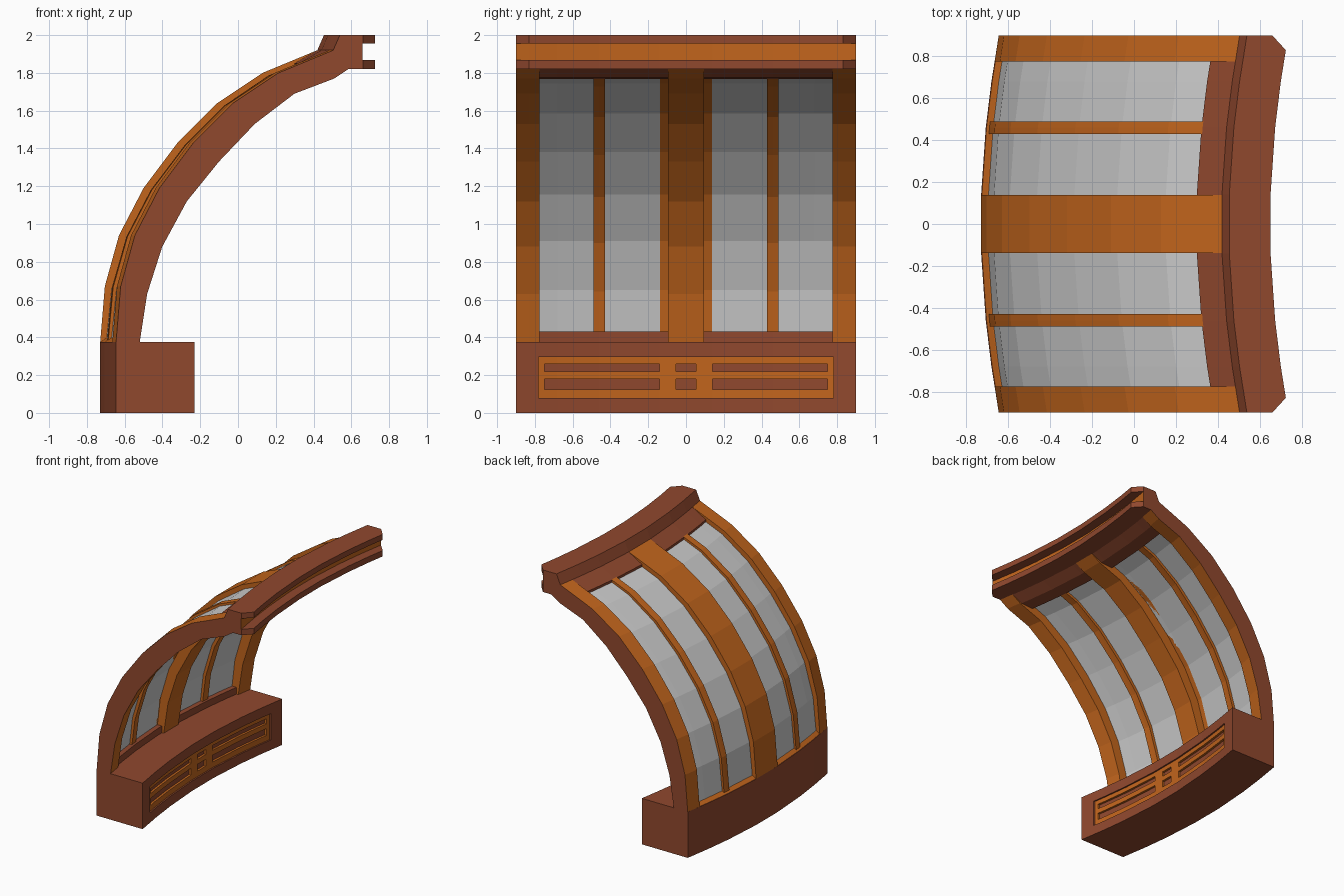
import bpy, bmesh

if "Cube" in bpy.data.objects:
    bpy.data.objects.remove(bpy.data.objects["Cube"])

BROWN, ORANGE = 0, 1


def material(name, color):
    m = bpy.data.materials.new(name)
    m.diffuse_color = (*color, 1)
    m.use_nodes = True
    m.node_tree.nodes["Principled BSDF"].inputs["Base Color"].default_value = m.diffuse_color
    return m


MATS = [material("brown_paint", (0.28, 0.065, 0.027)),
        material("orange_paint", (0.54, 0.13, 0.012))]

# plan curve: x shift along y, in straight segments
BEND = [(0, 0), (0.14, 0), (0.46, 0.022), (0.68, 0.049), (0.83, 0.073), (0.9, 0.084)]


def shift(y):
    y = abs(y)
    for (a, sa), (b, sb) in zip(BEND, BEND[1:]):
        if y <= b + 1e-6:
            return sa + (sb - sa) * (y - a) / (b - a)
    return BEND[-1][1]


def stops(y0, y1):
    inner = {s * y for y, _ in BEND[1:] for s in (-1, 1)}
    return [y0] + sorted(y for y in inner if y0 + 1e-4 < y < y1 - 1e-4) + [y1]


def finish(name, bm, painted=True):
    bmesh.ops.recalc_face_normals(bm, faces=bm.faces)
    me = bpy.data.meshes.new(name)
    bm.to_mesh(me)
    bm.free()
    if painted:
        for m in MATS:
            me.materials.append(m)
    ob = bpy.data.objects.new(name, me)
    bpy.context.collection.objects.link(ob)
    return ob


def sweep(name, profile, y0, y1, mat=BROWN, caps=None, edges=None, painted=True):
    """Sweep an (x, z) profile along the curved plan from y0 to y1."""
    caps, edges = caps or (mat, mat), edges or {}
    bm = bmesh.new()
    rings = [[bm.verts.new((x + shift(y), y, z)) for x, z in profile] for y in stops(y0, y1)]
    n = len(profile)
    for r, s in zip(rings, rings[1:]):
        for i in range(n):
            j = (i + 1) % n
            bm.faces.new((r[i], r[j], s[j], s[i])).material_index = edges.get(i, mat)
    bm.faces.new(rings[0]).material_index = caps[0]
    bm.faces.new(rings[-1]).material_index = caps[1]
    return finish(name, bm, painted)


def rect(x0, x1, z0, z1):
    return [(x0, z0), (x1, z0), (x1, z1), (x0, z1)]


def cut(ob, cutter):
    mod = ob.modifiers.new("cut", 'BOOLEAN')
    mod.operation, mod.solver, mod.object = 'DIFFERENCE', 'EXACT', cutter
    cutter.hide_render = True
    bpy.context.view_layer.objects.active = ob
    bpy.ops.object.modifier_apply(modifier=mod.name)
    bpy.data.objects.remove(cutter)


# arch curves at mid-length: outer skin and inner skin
OUTER = [(-.73, .37), (-.705, .67), (-.63, .94), (-.50, 1.19),
         (-.32, 1.43), (-.11, 1.64), (.13, 1.80), (.42, 1.92)]
INNER = [(-.605, .37), (-.565, .63), (-.485, .88), (-.355, 1.12),
         (-.185, 1.33), (.005, 1.53), (.215, 1.69), (.425, 1.77)]


def shell(t0, t1, tip=()):
    """Arch profile between two depths: 0 is the outer skin, 1 the inner."""
    def layer(t):
        return [(a + (c - a) * t, b + (d - b) * t) for (a, b), (c, d) in zip(OUTER, INNER)]
    return layer(t0) + list(tip) + layer(t1)[::-1]


TIP = [(.50, 1.92), (.50, 1.82)]

# base bench with recessed grille
base = sweep("base", rect(-.73, -.315, 0, .375), -.9, .9)
cut(base, sweep("pocket", rect(-.345, -.25, .08, .295), -.78, .78))
grille = sweep("grille", rect(-.35, -.327, .08, .295), -.78, .78, ORANGE)
for z0, z1 in ((.125, .18), (.22, .26)):
    for y0, y1 in ((-.75, -.14), (-.052, .052), (.14, .75)):
        cut(grille, sweep("slot", rect(-.40, -.28, z0, z1), y0, y1, ORANGE))

# ribs: wide at the ends, stepped in the middle, narrow between
sweep("end_rib_front", shell(0, 1, TIP), -.9, -.775, ORANGE, (BROWN, ORANGE))
sweep("end_rib_back", shell(0, 1, TIP), .775, .9, ORANGE, (ORANGE, BROWN))
sweep("center_rib_outer", shell(0, .5), -.138, .138, ORANGE)
sweep("center_rib_inner", shell(.45, 1, TIP), -.095, .095, ORANGE)
for side, y in (("front", -.46), ("back", .46)):
    sweep("narrow_rib_" + side, shell(.13, .66), y - .03, y + .03, ORANGE)

# grey wall panels between ribs
EDGES = [(-.775, -.49), (-.43, -.095), (.095, .43), (.49, .775)]
for i, (y0, y1) in enumerate(EDGES):
    sweep(f"panel_{i + 1}", shell(.26, .5), y0, y1, painted=False)

# sills at the panel foot
sweep("outer_sill", [(-.73, .372), (-.68, .372), (-.68, .40), (-.70, .395)], -.78, .78, ORANGE)
sweep("inner_curb", rect(-.675, -.62, .37, .43), -.78, .78)

# top beam with orange channel
sweep("top_beam", [(.42, 1.92), (.455, 2), (.575, 2), (.575, 1.82), (.497, 1.82),
                   (.41, 1.775), (.30, 1.768), (.30, 1.85)], -.9, .9, edges={2: ORANGE})


def flange(name, z0, z1):
    """Flat lip along the beam with clipped end corners."""
    ys = stops(-.9, .9)
    plan = [(.57 + shift(y), y) for y in ys]
    plan += [((.652 if abs(y) < .85 else .577) + shift(y), y) for y in reversed(ys)]
    bm = bmesh.new()
    lo = [bm.verts.new((x, y, z0)) for x, y in plan]
    hi = [bm.verts.new((x, y, z1)) for x, y in plan]
    bm.faces.new(lo)
    bm.faces.new(hi)
    for i in range(len(plan)):
        j = (i + 1) % len(plan)
        bm.faces.new((lo[i], lo[j], hi[j], hi[i]))
    finish(name, bm)


flange("upper_flange", 1.955, 2.0)
flange("lower_flange", 1.82, 1.868)
